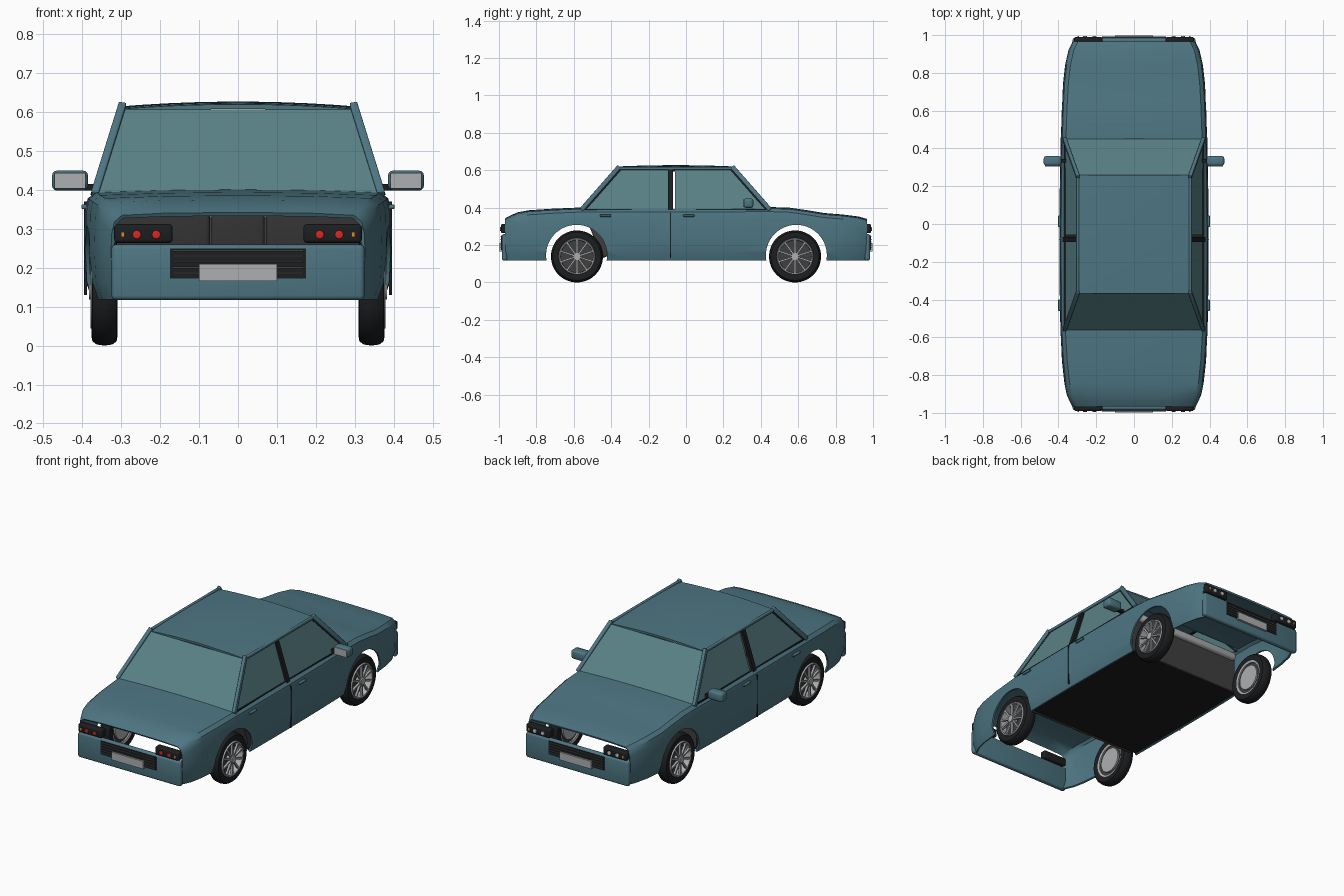
import bpy, bmesh, math
from mathutils import Vector, Matrix

if "Cube" in bpy.data.objects:
    bpy.data.objects.remove(bpy.data.objects["Cube"])


def material(name, *rgba):
    m = bpy.data.materials.new(name)
    m.diffuse_color = rgba if len(rgba) == 4 else (*rgba, 1)
    m.use_nodes = True
    m.node_tree.nodes["Principled BSDF"].inputs["Base Color"].default_value = m.diffuse_color
    return m


PAINT = material("teal_paint", .075, .18, .225)
GLASS = material("window_glass", .10, .22, .24, .5)
BLACK = material("black_trim", .012, .013, .015)
DARK = material("dark_interior", .05, .05, .05)
SILVER = material("silver", .42, .43, .44)
RED = material("red_lamp", .7, .02, .015)
AMBER = material("amber_lamp", .8, .25, .02)
WHITE = material("white_lamp", .8, .8, .78)


def finish(name, bm, mat, mirror="", bevel=0, thick=0, cutters=(), recalc=True):
    """Turn a bmesh into a named object, apply its modifiers and shade it."""
    if recalc:
        bmesh.ops.recalc_face_normals(bm, faces=bm.faces)
    me = bpy.data.meshes.new(name)
    bm.to_mesh(me)
    bm.free()
    me.materials.append(mat)
    ob = bpy.data.objects.new(name, me)
    bpy.context.collection.objects.link(ob)
    if thick:
        s = ob.modifiers.new("shell", "SOLIDIFY")
        s.thickness, s.offset = thick, 0
    for c in cutters:
        b = ob.modifiers.new("cut", "BOOLEAN")
        b.operation, b.object, b.solver = "DIFFERENCE", c, "EXACT"
    if bevel:
        b = ob.modifiers.new("round", "BEVEL")
        b.width, b.segments = bevel, 3
    if mirror:
        m = ob.modifiers.new("mirror", "MIRROR")
        m.use_axis = ["x" in mirror, "y" in mirror, False]
    bpy.ops.object.select_all(action="DESELECT")
    bpy.context.view_layer.objects.active = ob
    ob.select_set(True)
    for m in list(ob.modifiers):
        bpy.ops.object.modifier_apply(modifier=m.name)
    bpy.ops.object.shade_smooth_by_angle(angle=math.radians(35))
    return ob


def box(bm, x, y, z, rot=None):
    """Box spanning the given (min, max) ranges."""
    c = Vector([(a + b) / 2 for a, b in (x, y, z)])
    s = [b - a for a, b in (x, y, z)]
    mat = Matrix.Translation(c) @ Matrix.Diagonal((*s, 1))
    bmesh.ops.create_cube(bm, size=1, matrix=(rot @ mat) if rot else mat)


def beam(bm, p, q, w, d, up=(1, 0, 0)):
    """Rectangular bar from p to q; w across, d along the up direction."""
    p, q = Vector(p), Vector(q)
    t = (q - p).normalized()
    side = t.cross(Vector(up)).normalized()
    n = side.cross(t)
    r = Matrix((side, n, t)).transposed().to_4x4()
    m = Matrix.Translation((p + q) / 2) @ r @ Matrix.Diagonal((w, d, (q - p).length, 1))
    bmesh.ops.create_cube(bm, size=1, matrix=m)


def cyl(bm, c, r, depth, axis="x", seg=32):
    rot = Matrix.Rotation(math.pi / 2, 4, "Y" if axis == "x" else "X")
    bmesh.ops.create_cone(bm, cap_ends=True, segments=seg, radius1=r, radius2=r,
                          depth=depth, matrix=Matrix.Translation(c) @ rot)


def single_box(name, mat, x, y, z, **kw):
    bm = bmesh.new()
    box(bm, x, y, z)
    return finish(name, bm, mat, **kw)


def loft(rows, skip=lambda j, i: False):
    bm = bmesh.new()
    v = [[bm.verts.new(p) for p in r] for r in rows]
    for j in range(len(v) - 1):
        for i in range(len(v[j]) - 1):
            if not skip(j, i):
                bm.faces.new((v[j][i], v[j][i + 1], v[j + 1][i + 1], v[j + 1][i]))
    return bm


# Body shell: cross-sections lofted along y, open over the cabin, wheel arches cut
stations = [(-.965, .322, .338), (-.94, .335, .352), (-.9, .352, .37), (-.84, .364, .381),
            (-.72, .377, .389), (-.56, .386, .396), (-.3, .389, .397), (-.08, .39, .397),
            (.2, .388, .397), (.45, .383, .398), (.55, .38, .395), (.65, .376, .381),
            (.74, .371, .366), (.84, .36, .358), (.92, .342, .348), (.965, .32, .335)]
rows = []
for y, w, t in stations:
    half = [(w - .02, .12), (w - .004, .165), (w, .24), (w - .002, t - .05),
            (w - .008, t - .022), (w - .025, t - .007), (.19, t - .002), (0, t)]
    sec = [(-x, z) for x, z in half] + half[-2::-1]
    rows.append([(x, y, z) for x, z in sec])
cutters = []
for y in (-.585, .59):
    bm = bmesh.new()
    cyl(bm, (0, y, .145), .163, 2, seg=56)
    c = finish("arch_cutter", bm, BLACK)
    c.hide_render = True
    cutters.append(c)
shell = loft(rows, lambda j, i: -.57 < stations[j][0] < .44 and 5 <= i < 9)
finish("body_shell", shell, PAINT, thick=.01, cutters=cutters)
for c in cutters:
    bpy.data.objects.remove(c)

# Crowned roof
roof = [[(.298 * u / 5, -.055 + .313 * v / 6,
          .602 + .012 * (1 - (u / 5) ** 2) + .007 * (1 - (v / 6) ** 2))
         for u in range(-5, 6)] for v in range(-6, 7)]
finish("roof", loft(roof), PAINT, thick=.012)

# Pillars and roof rails
A0, A1 = (.368, .45, .388), (.299, .255, .61)
C0, C1 = (.368, -.56, .388), (.299, -.365, .61)
bm = bmesh.new()
for p, q in ((A0, A1), (C0, C1)):
    p, q = Vector(p), Vector(q)
    beam(bm, p, q + (q - p) * .04, .024, .02)
beam(bm, A1, C1, .016, .016)
finish("corner_pillars", bm, PAINT, mirror="x", bevel=.004)
bm = bmesh.new()
beam(bm, (.372, -.083, .385), (.3, -.083, .602), .026, .016)
for s, p, q in ((-1, A0, A1), (1, C0, C1)):
    off = Vector((-.008, s * .017, -.004))
    beam(bm, Vector(p) + off, Vector(q) + off, .01, .014)
beam(bm, (.292, .24, .599), (.292, -.35, .599), .01, .012)
beam(bm, (.366, .43, .391), (.366, -.54, .391), .006, .008)
finish("window_trim", bm, BLACK, mirror="x")

# Glass panes
bm = bmesh.new()
for y0, y1 in ((.45, .257), (-.56, -.367)):
    bm.faces.new([bm.verts.new(p) for p in ((-.362, y0, .39), (.362, y0, .39),
                                            (.293, y1, .605), (-.293, y1, .605))])
finish("windscreen_and_rear_window", bm, GLASS, thick=.004)
bm = bmesh.new()
for a, b, c, d in ((-.55, -.093, -.093, -.36), (-.058, .44, .25, -.058)):
    bm.faces.new([bm.verts.new(p) for p in ((.364, a, .385), (.364, b, .385),
                                            (.295, c, .604), (.295, d, .604))])
finish("side_windows", bm, GLASS, mirror="x", thick=.004)

# Bumpers with grilles and plates at both ends
single_box("bumpers", PAINT, (-.325, .325), (.955, .985), (.117, .26), mirror="y", bevel=.012)
single_box("grille_panels", BLACK, (-.175, .175), (.975, .988), (.173, .25), mirror="y")
bm = bmesh.new()
for k in range(5):
    z = .184 + k * .0145
    box(bm, (-.17, .17), (.985, .992), (z, z + .005))
finish("grille_slats", bm, DARK, mirror="y")
single_box("number_plates", SILVER, (-.1, .1), (.985, .998), (.166, .21), mirror="y")

# Lamp clusters
single_box("lamp_housings", BLACK, (.168, .318), (.95, .99), (.264, .312), mirror="xy", bevel=.009)
for name, mat, y in (("tail_lamps", RED, -.989), ("head_lamps", WHITE, .989)):
    bm = bmesh.new()
    for x in (.21, .26):
        cyl(bm, (x, y, .285), .011, .012, "y", 20)
    finish(name, bm, mat, mirror="x", bevel=.003)
single_box("indicators", AMBER, (.291, .3), (.985, .994), (.279, .292), mirror="xy")

# Door seams and handles
bm = bmesh.new()
box(bm, (.388, .396), (-.085, -.081), (.13, .37))
finish("door_seams", bm, BLACK, mirror="x")
bm = bmesh.new()
for y in (-.43, .015):
    box(bm, (.388, .402), (y - .03, y + .03), (.351, .363))
finish("door_handles", bm, PAINT, mirror="x", bevel=.004)

# Mirrors
bm = bmesh.new()
box(bm, (.385, .478), (.308, .36), (.398, .45))
finish("mirror_housings", bm, PAINT, mirror="x", bevel=.014)
single_box("mirror_stalks", BLACK, (.36, .40), (.325, .345), (.398, .415), mirror="x")
single_box("mirror_glass", SILVER, (.392, .472), (.304, .309), (.404, .444), mirror="x")

# Interior: floor, rear bench, firewall, dashboard
single_box("floor_pan", BLACK, (-.366, .366), (-.42, .42), (.125, .137))
bm = bmesh.new()
for x0, x1 in ((-.345, -.072), (-.068, .068), (.072, .345)):
    tilt = Matrix.Translation((0, -.42, .14)) @ Matrix.Rotation(math.radians(22), 4, "X")
    box(bm, (x0, x1), (-.03, .03), (0, .23), tilt)
finish("rear_bench_back", bm, DARK, bevel=.01)
single_box("firewall", DARK, (-.36, .36), (.405, .418), (.13, .36))
single_box("dashboard", SILVER, (-.355, .355), (.29, .44), (.325, .37), bevel=.015)


# Wheels: turned tyre and rim, ten spokes, mirrored to all four corners
WX, WY, WZ = .343, .583, .139


def lathe(name, profile, mat, closed=True):
    bm = bmesh.new()
    vs = [bm.verts.new((WX + x, WY, WZ + r)) for r, x in profile]
    es = [bm.edges.new((a, b)) for a, b in zip(vs, vs[1:])]
    if closed:
        es.append(bm.edges.new((vs[-1], vs[0])))
    bmesh.ops.spin(bm, geom=vs + es, cent=(WX, WY, WZ), axis=(1, 0, 0),
                   angle=math.tau, steps=48, use_duplicate=False)
    bmesh.ops.remove_doubles(bm, verts=bm.verts, dist=1e-5)
    finish(name, bm, mat, mirror="xy")


lathe("tyres", [(.095, -.028), (.112, -.034), (.128, -.031), (.136, -.02), (.139, 0),
                (.136, .02), (.128, .031), (.112, .034), (.095, .028)], BLACK)
lathe("rims", [(.098, .029), (.094, .036), (.088, .034), (.086, .02), (.086, -.026), (.098, -.029)], SILVER)
bm = bmesh.new()
cyl(bm, (WX - .012, WY, WZ), .09, .012)
finish("brake_discs", bm, DARK, mirror="xy")
bm = bmesh.new()
cyl(bm, (WX + .022, WY, WZ), .02, .036, seg=24)
cyl(bm, (WX - .022, WY, WZ), .07, .01, seg=32)
for k in range(10):
    a = math.tau * k / 10
    d = Vector((0, math.sin(a), math.cos(a)))
    c = Vector((WX + .028, WY, WZ))
    beam(bm, c + d * .015, c + d * .09, .009, .012)
finish("wheel_spokes", bm, SILVER, mirror="xy")
